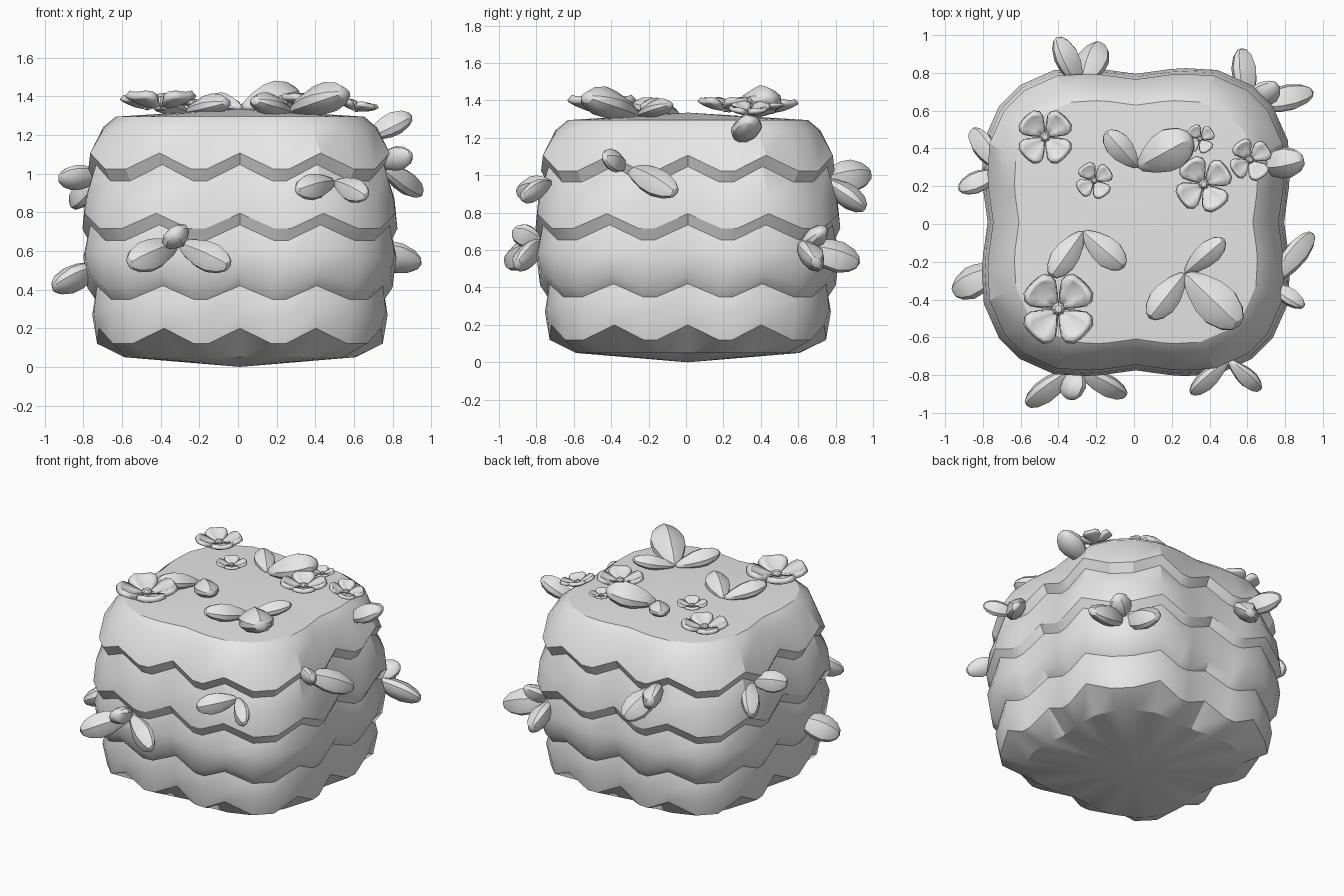
import bpy, bmesh, math
from mathutils import Vector, Matrix

cube = bpy.data.objects.get("Cube")
if cube:
    bpy.data.objects.remove(cube)

grey = bpy.data.materials.new("plain_grey")
grey.use_nodes = True
grey.diffuse_color = (0.8, 0.8, 0.8, 1)
grey.node_tree.nodes["Principled BSDF"].inputs["Base Color"].default_value = (0.8, 0.8, 0.8, 1)
parts = []


def finish(bm, name, matrix=Matrix()):
    bmesh.ops.recalc_face_normals(bm, faces=bm.faces)
    mesh = bpy.data.meshes.new(name)
    bm.to_mesh(mesh)
    bm.free()
    mesh.materials.append(grey)
    obj = bpy.data.objects.new(name, mesh)
    obj.matrix_world = matrix
    bpy.context.collection.objects.link(obj)
    parts.append(obj)
    return obj


def loft(bm, rings, start, end):
    """Skin a list of closed rings and close both ends with a point."""
    loops = [[bm.verts.new(p) for p in ring] for ring in rings]
    n = len(loops[0])
    for a, b in zip(loops, loops[1:]):
        for i in range(n):
            bm.faces.new((a[i], a[(i + 1) % n], b[(i + 1) % n], b[i]))
    for loop, tip in ((loops[0], start), (loops[-1], end)):
        v = bm.verts.new(tip)
        for i in range(n):
            bm.faces.new((loop[i], loop[(i + 1) % n], v))


# Body: rounded square rings with a zigzag lip under every tier
# one side of the outline: along, outward, zigzag direction
side = [(-0.61, 0.72, -1), (-0.43, 0.80, 1), (-0.26, 0.81, -1), (-0.18, 0.805, -1),
        (0, 0.78, 1), (0.18, 0.805, -1), (0.26, 0.81, -1), (0.43, 0.80, 1), (0.61, 0.72, -1)]
# height, half width, zigzag size
tiers = [(0.05, 0.59, 0), (0.16, 0.73, 0.04), (0.28, 0.755, 0.01), (0.385, 0.74, 0.035),
         (0.445, 0.78, 0.035), (0.58, 0.80, 0.01), (0.695, 0.775, 0.04), (0.755, 0.805, 0.04),
         (0.88, 0.79, 0.01), (1.005, 0.745, 0.042), (1.065, 0.775, 0.042),
         (1.24, 0.70, 0), (1.295, 0.635, 0)]
rings = []
for z, half, zig in tiers:
    k = half / 0.8
    ring = []
    for q in range(4):
        turn = Matrix.Rotation(q * math.pi / 2, 3, 'Z')
        for along, out, d in side:
            ring.append(turn @ Vector((out * k, along * k, z + d * zig)) + Vector((0.01, 0.01, 0)))
    rings.append(ring)
bm = bmesh.new()
loft(bm, rings, (0.01, 0.01, 0), (0.01, 0.01, 1.335))
finish(bm, "body")


# Plump leaf running from base to tip, with a raised middle ridge
def leaf(name, base, tip, width, normal):
    base, tip = Vector(base), Vector(tip)
    length = (tip - base).length
    x = (tip - base).normalized()
    y = Vector(normal).cross(x).normalized()
    frame = Matrix((x, y, x.cross(y))).transposed().to_4x4()
    frame.translation = base
    rings = []
    for t, r in ((0.05, 0.3), (0.22, 0.65), (0.45, 0.95), (0.65, 1), (0.85, 0.75), (0.96, 0.4)):
        ring = []
        for i in range(10):
            a = math.tau * i / 10 + math.pi / 2
            ridge = 1.0 if i == 0 else 0.8
            ring.append((t * length, math.cos(a) * r * width / 2,
                         math.sin(a) * r * width * 0.4 * ridge))
        rings.append(ring)
    bm = bmesh.new()
    loft(bm, rings, (0, 0, 0), (length, 0, 0))
    finish(bm, name, frame)


up = (0, 0, 1)
# each cluster: name, shared base, outward normal, then (tip, width)
clusters = [
    ("top_back", (0.02, 0.30, 1.34), up, [((0.31, 0.46, 1.42), 0.23), ((-0.15, 0.49, 1.38), 0.14)]),
    ("top_left_front", (0.27, -0.26, 1.32), up,
     [((0.56, -0.54, 1.42), 0.23), ((0.08, -0.50, 1.38), 0.16), ((0.48, -0.08, 1.38), 0.13)]),
    ("top_right_front", (-0.27, -0.04, 1.32), up,
     [((-0.44, -0.28, 1.38), 0.15), ((-0.05, -0.23, 1.37), 0.16)]),
    ("front_right", (-0.31, -0.76, 0.64), (0, -1, 0.2),
     [((-0.57, -0.96, 0.53), 0.17), ((-0.04, -0.91, 0.52), 0.16), ((-0.33, -0.93, 0.70), 0.16)]),
    ("front_left", (0.50, -0.72, 0.96), (0, -1, 0.2),
     [((0.30, -0.90, 0.91), 0.14), ((0.67, -0.88, 0.88), 0.13)]),
    ("left_upper", (0.66, 0.30, 1.18), (0.6, 0, 0.8), [((0.90, 0.34, 1.30), 0.17)]),
    ("left_front", (0.72, -0.32, 1.05), (1, 0, 0.4),
     [((0.95, -0.05, 0.90), 0.16), ((0.90, -0.44, 1.10), 0.13)]),
    ("left_back_corner", (0.60, 0.62, 0.62), (0.7, 0.7, 0.2),
     [((0.95, 0.70, 0.53), 0.18), ((0.57, 0.93, 0.53), 0.18), ((0.76, 0.74, 0.71), 0.15)]),
    ("back", (-0.28, 0.72, 0.98), (0, 1, 0.3),
     [((-0.41, 0.99, 1.01), 0.18), ((-0.18, 0.96, 0.82), 0.18)]),
    ("right_back", (-0.70, 0.28, 0.98), (-1, 0, 0.3),
     [((-0.93, 0.18, 0.98), 0.15), ((-0.86, 0.50, 0.84), 0.16)]),
    ("right_front", (-0.70, -0.23, 0.52), (-1, 0, 0.3), [((-0.96, -0.36, 0.41), 0.19)]),
]
for name, base, normal, leaves in clusters:
    for n, (tip, width) in enumerate(leaves):
        leaf(f"{name}_leaf_{n + 1}", base, tip, width, normal)


# Four-petalled cupped flower with a round centre
def flower(n, location, radius, spin, tilt=0):
    bm = bmesh.new()
    for p in range(4):
        mid = math.radians(spin) + p * math.pi / 2
        rows = []
        for r, spread in ((0.12, 30), (0.45, 40), (0.75, 39), (0.92, 32), (1.0, 20)):
            row = []
            for c in (-1, -0.5, 0, 0.5, 1):
                a = mid + math.radians(spread) * c
                h = 0.08 + 0.3 * r * r + 0.05 * c * c
                row.append(bm.verts.new((r * math.cos(a) * radius, r * math.sin(a) * radius, h * radius)))
            rows.append(row)
        for a, b in zip(rows, rows[1:]):
            for i in range(4):
                bm.faces.new((a[i], b[i], b[i + 1], a[i + 1]))
    frame = Matrix.Translation(location) @ Matrix.Rotation(math.radians(tilt), 4, 'Y')
    petals = finish(bm, f"flower_{n}_petals", frame)
    mod = petals.modifiers.new("thickness", 'SOLIDIFY')
    mod.thickness = radius * 0.2
    mod.offset = 0
    bm = bmesh.new()
    bmesh.ops.create_uvsphere(bm, u_segments=8, v_segments=6, radius=radius * 0.2)
    finish(bm, f"flower_{n}_centre", frame @ Matrix.Translation((0, 0, radius * 0.15)))


flower(1, (-0.47, 0.46, 1.335), 0.145, 45)
flower(2, (-0.21, 0.23, 1.34), 0.095, 35)
flower(3, (0.35, 0.45, 1.35), 0.075, 35)
flower(4, (0.37, 0.21, 1.345), 0.145, 35)
flower(5, (0.61, 0.34, 1.325), 0.11, 35, 12)
flower(6, (-0.40, -0.45, 1.335), 0.19, 45)

# Smooth shading with crisp ledges
bpy.ops.object.select_all(action='DESELECT')
for obj in parts:
    obj.select_set(True)
bpy.context.view_layer.objects.active = parts[0]
bpy.ops.object.shade_smooth_by_angle(angle=math.radians(30))
